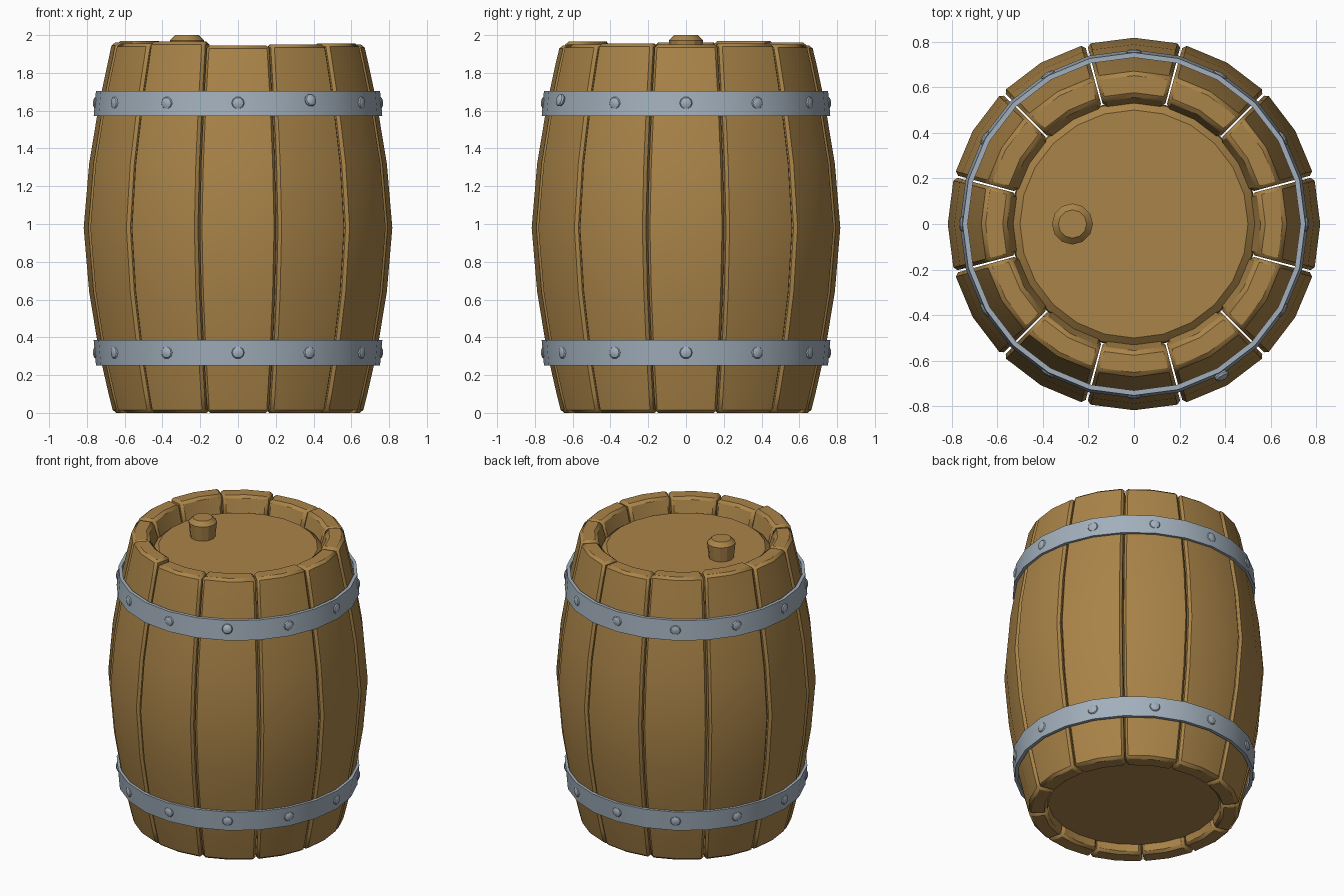
import bpy, bmesh
from math import sin, cos, radians, pi
from mathutils import Matrix, Vector

if "Cube" in bpy.data.objects:
    bpy.data.objects.remove(bpy.data.objects["Cube"])


def material(name, rgb):
    m = bpy.data.materials.new(name)
    m.diffuse_color = (*rgb, 1)
    m.use_nodes = True
    m.node_tree.nodes["Principled BSDF"].inputs["Base Color"].default_value = m.diffuse_color
    return m


wood = material("wood", (0.40, 0.23, 0.065))
steel = material("steel", (0.36, 0.43, 0.50))


def polar(r, deg, z):
    return Vector((r * cos(radians(deg)), r * sin(radians(deg)), z))


def make(name, bm, mat, bevel=0.0):
    bmesh.ops.recalc_face_normals(bm, faces=bm.faces[:])
    me = bpy.data.meshes.new(name)
    bm.to_mesh(me)
    bm.free()
    ob = bpy.data.objects.new(name, me)
    bpy.context.collection.objects.link(ob)
    me.materials.append(mat)
    if bevel:
        b = ob.modifiers.new("bevel", 'BEVEL')
        b.width = bevel
        b.segments = 1
        b.limit_method = 'ANGLE'
        b.angle_limit = radians(40)
    bpy.ops.object.select_all(action='DESELECT')
    ob.select_set(True)
    bpy.context.view_layer.objects.active = ob
    bpy.ops.object.shade_smooth_by_angle(angle=radians(28))
    return ob


def lathe(name, profile, sides, mat, closed=False, offset=(0, 0, 0)):
    """Spin (radius, z) pairs; open profiles get capped at both ends."""
    bm = bmesh.new()
    rings = [[bm.verts.new(polar(r, 360 * i / sides, z) + Vector(offset))
              for i in range(sides)] for r, z in profile]
    pairs = list(zip(rings, rings[1:]))
    if closed:
        pairs.append((rings[-1], rings[0]))
    else:
        bm.faces.new(rings[0])
        bm.faces.new(rings[-1])
    for a, b in pairs:
        for i in range(sides):
            j = (i + 1) % sides
            bm.faces.new((a[i], a[j], b[j], b[i]))
    return make(name, bm, mat)


# Staves: (z, outer radius, inner radius) along the bulge
stations = [(0, 0.66, 0.55), (0.10, 0.685, 0.53), (0.32, 0.735, 0.60),
            (0.64, 0.788, 0.67), (0.98, 0.817, 0.70), (1.32, 0.788, 0.67),
            (1.64, 0.735, 0.60), (1.85, 0.69, 0.53), (None, 0.667, 0.56)]
tops = [1.95, 1.955, 1.95, 1.945, 1.96, 1.97,
        1.96, 1.955, 1.965, 1.945, 1.95, 1.955]
for n, top in enumerate(tops):
    bm = bmesh.new()
    c, h = 30 * n, 14.65
    rings = []
    for z, ro, ri in stations:
        z = top if z is None else z
        rings.append([bm.verts.new(polar(r, c + a, z)) for r, a in
                      ((ro, -h), (ro, 0), (ro, h), (ri, h), (ri, 0), (ri, -h))])
    for a, b in zip(rings, rings[1:]):
        for i in range(6):
            j = (i + 1) % 6
            bm.faces.new((a[i], a[j], b[j], b[i]))
    for r in (rings[0], rings[-1]):
        bm.faces.new((r[0], r[1], r[4], r[5]))
        bm.faces.new((r[1], r[2], r[3], r[4]))
    make(f"stave_{n + 1}", bm, wood, 0.016)

# Barrel heads and bung
lathe("top_head", [(0.54, 1.80), (0.535, 1.84), (0.50, 1.87)], 24, wood)
lathe("bottom_head", [(0.54, 0.06), (0.54, 0.12)], 24, wood)
lathe("bung", [(0.075, 1.83), (0.09, 1.972), (0.062, 2.0)], 12, wood,
      offset=(-0.27, 0, 0))

# Hoops
lathe("lower_hoop", [(0.73, 0.252), (0.752, 0.252), (0.764, 0.385), (0.74, 0.385)],
      24, steel, closed=True)
lathe("upper_hoop", [(0.74, 1.572), (0.764, 1.572), (0.752, 1.705), (0.73, 1.705)],
      24, steel, closed=True)


# Rivets: shallow domes, plus one working loose
def rivet(bm, deg, z, r, depth, tilt=0):
    m = (Matrix.Translation(polar(r, deg, z)) @ Matrix.Rotation(radians(deg), 4, 'Z')
         @ Matrix.Rotation(pi / 2 + tilt, 4, 'Y')
         @ Matrix.Diagonal((0.034, 0.034, depth, 1)))
    bmesh.ops.create_uvsphere(bm, u_segments=10, v_segments=6, radius=1, matrix=m)


for name, z in (("lower_rivets", 0.32), ("upper_rivets", 1.64)):
    bm = bmesh.new()
    for n in range(12):
        if not (name == "upper_rivets" and n == 10):
            rivet(bm, 30 * n, z, 0.754, 0.014)
    make(name, bm, steel)
bm = bmesh.new()
rivet(bm, -60, 1.655, 0.768, 0.02, -0.3)
bmesh.ops.create_cone(bm, cap_ends=True, segments=8, radius1=0.014, radius2=0.014, depth=0.07,
                      matrix=Matrix.Translation(polar(0.74, -60, 1.648))
                      @ Matrix.Rotation(radians(-60), 4, 'Z')
                      @ Matrix.Rotation(pi / 2 - 0.3, 4, 'Y'))
make("loose_rivet", bm, steel)
